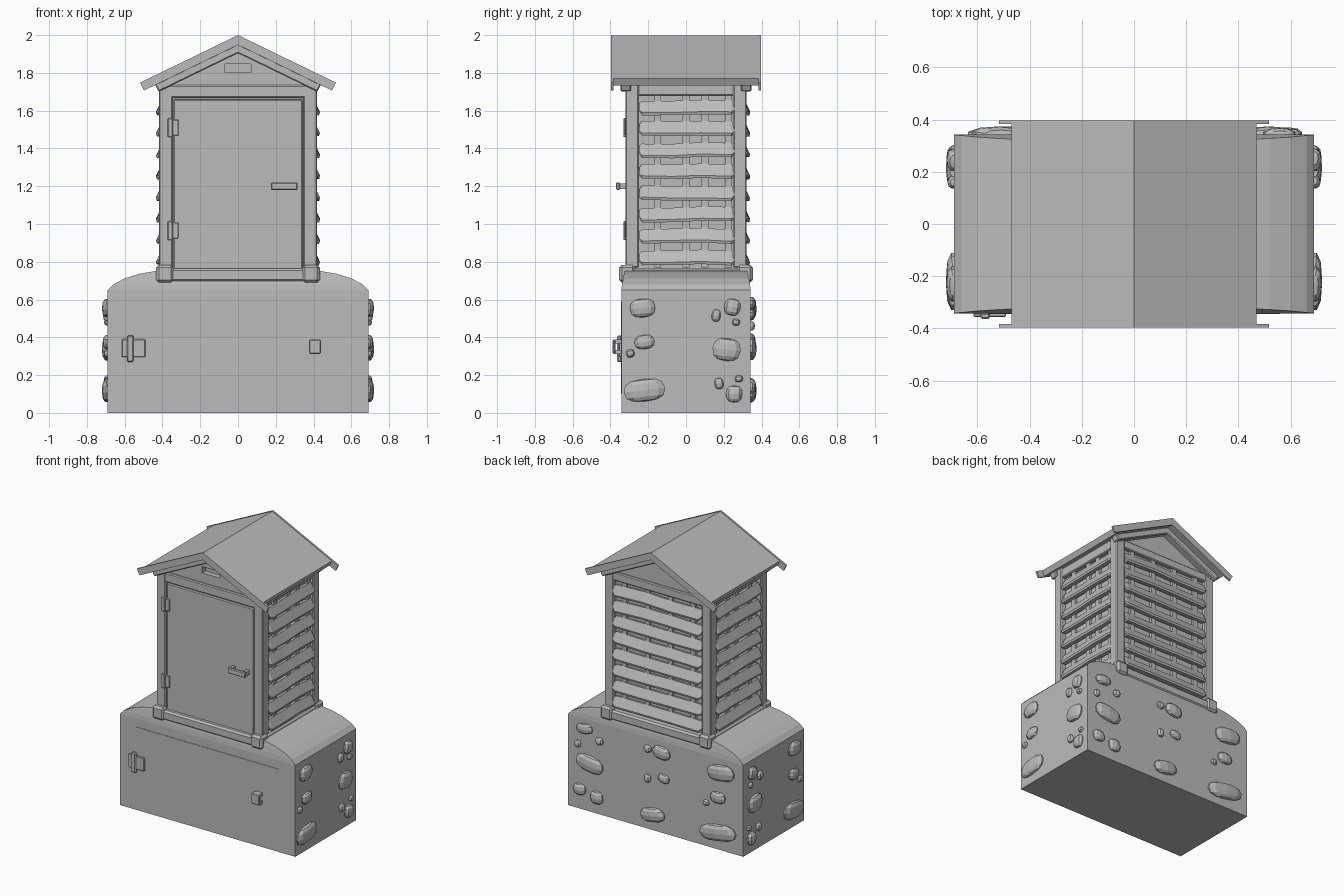
import bpy, bmesh, math, random
from mathutils import Vector, Matrix

if "Cube" in bpy.data.objects:
    bpy.data.objects.remove(bpy.data.objects["Cube"])

random.seed(4)
MAT = bpy.data.materials.new("plain grey")
MAT.diffuse_color = (0.5, 0.5, 0.5, 1)
MAT.use_nodes = True
MAT.node_tree.nodes["Principled BSDF"].inputs["Base Color"].default_value = MAT.diffuse_color


def finish(name, bm, bevel=0.0):
    bmesh.ops.recalc_face_normals(bm, faces=bm.faces)
    me = bpy.data.meshes.new(name)
    bm.to_mesh(me)
    bm.free()
    ob = bpy.data.objects.new(name, me)
    bpy.context.collection.objects.link(ob)
    me.materials.append(MAT)
    if bevel:
        m = ob.modifiers.new("bevel", 'BEVEL')
        m.width = bevel
        m.segments = 1
    return ob


def box(name, x, y, z, bevel=0.0):
    bm = bmesh.new()
    bmesh.ops.create_cube(bm, size=1)
    for v in bm.verts:
        v.co = [(a[0] + a[1]) / 2 + c * abs(a[1] - a[0]) for c, a in zip(v.co, (x, y, z))]
    return finish(name, bm, bevel)


def prism(name, pts, y0, y1, bevel=0.0):
    """Front-view outline (x, z) pushed along y."""
    bm = bmesh.new()
    a = [bm.verts.new((x, y0, z)) for x, z in pts]
    b = [bm.verts.new((x, y1, z)) for x, z in pts]
    bm.faces.new(a)
    bm.faces.new(b[::-1])
    n = len(pts)
    for i in range(n):
        bm.faces.new((a[i], b[i], b[(i + 1) % n], a[(i + 1) % n]))
    return finish(name, bm, bevel)


SLOPE = 0.485


def chevron(name, xe, top, d, y0, y1, bevel=0.0):
    ze = top - SLOPE * xe
    half = [(xe, ze), (xe - 0.39 * d, ze - 0.81 * d)]
    pts = [(0, top)] + half + [(0, top - d)] + [(-x, z) for x, z in half[::-1]]
    return prism(name, pts, y0, y1, bevel)


def slat(name, a, b, z, place):
    """Uneven louvre board with tapered ends; place maps (along, out, z) to 3D."""
    prof = [(-0.025, 0.034), (0.0, 0.038), (0.03, -0.024), (0.026, -0.038), (-0.01, -0.034)]
    bm = bmesh.new()
    loops = []
    for t in (0, 0.03, 0.35, 0.65, 0.97, 1):
        k = 0.6 if t in (0, 1) else 1
        j = random.uniform(-0.005, 0.005)
        loops.append([bm.verts.new(place(a + (b - a) * t, o * k, z + j + h * k)) for o, h in prof])
    for p, q in zip(loops, loops[1:]):
        for i in range(5):
            bm.faces.new((p[i], p[(i + 1) % 5], q[(i + 1) % 5], q[i]))
    bm.faces.new(loops[0])
    bm.faces.new(loops[-1])
    return finish(name, bm)


def stone(name, centre, hw, hh, side):
    """Faceted pebble half sunk in a wall; side 0 = back, +1/-1 = right/left."""
    bm = bmesh.new()
    bmesh.ops.create_uvsphere(bm, u_segments=10, v_segments=6, radius=1)
    depth = min(0.034, 0.016 + hh * 0.35)
    tilt = Matrix.Rotation(random.uniform(-0.2, 0.2), 3, 'Y')
    for v in bm.verts:
        c = v.co
        # squarer outline than a plain ellipsoid
        p = Vector([math.copysign(abs(n) ** 0.8, n) for n in c])
        p = tilt @ Vector((p.x * hw, p.y * depth, p.z * hh))
        if side:
            p = Vector((side * p.y, p.x, p.z))
        v.co = p + Vector(centre)
    return finish(name, bm)


# Stone base with a rounded top
bm = bmesh.new()
arc = [(0.69, 0.65, 0.342), (0.66, 0.68, 0.339), (0.6, 0.712, 0.333), (0.52, 0.737, 0.328), (0.43, 0.752, 0.323)]
for s in (-1, 1):
    for t in (-1, 1):
        bm.verts.new((s * 0.69, t * 0.342, 0))
        for x, z, y in arc:
            bm.verts.new((s * x, t * y, z))
bmesh.ops.convex_hull(bm, input=bm.verts)
bmesh.ops.dissolve_limit(bm, angle_limit=0.01, verts=bm.verts, edges=bm.edges)
finish("stone_base", bm)

# Pebbles on both ends
ENDS = [(-.23, .555, .07, .05), (-.22, .375, .055, .038), (-.295, .315, .024, .022), (-.22, .12, .115, .06),
        (.245, .56, .045, .045), (.16, .515, .025, .033), (.265, .48, .022, .018), (.215, .335, .078, .06),
        (.175, .155, .025, .03), (.28, .18, .022, .018), (.255, .1, .045, .045)]
for s in (-1, 1):
    for y, z, w, h in ENDS:
        stone("end_stone", (s * 0.687, y, z), w, h, s)
# Pebbles on the back
BACK = [(.556, .58, .065, .035), (.44, .52, .03, .025), (.61, .46, .025, .025), (.516, .34, .11, .058),
        (.595, .14, .05, .04), (.46, .115, .05, .045), (.06, .57, .03, .025), (-.05, .57, .07, .045),
        (.06, .36, .025, .03), (-.067, .39, .045, .03), (.02, .11, .1, .05), (-.517, .55, .11, .058),
        (-.493, .37, .06, .04), (-.4, .31, .024, .02), (-.493, .12, .15, .058)]
for x, z, w, h in BACK:
    stone("back_stone", (x, 0.34, z), w, h, 0)

# Hatch on the base front with hinge and latch
box("base_hatch", (-0.56, 0.56), (-0.345, -0.33), (0.1, 0.59))
box("hatch_hinge_leaf", (-0.615, -0.49), (-0.356, -0.34), (0.295, 0.39), 0.004)
box("hatch_hinge_pin", (-0.588, -0.552), (-0.364, -0.34), (0.27, 0.41), 0.006)
box("hatch_latch", (0.375, 0.44), (-0.39, -0.372), (0.312, 0.388), 0.006)
for z in (0.312, 0.368):
    box("hatch_latch_foot", (0.38, 0.435), (-0.38, -0.34), (z, z + 0.02))

# Hut core behind the slats
box("hut_core", (-0.38, 0.38), (-0.295, 0.29), (0.7, 1.72))

# Sill beams, corner blocks and posts
for s in (-1, 1):
    box("sill_long", (-0.4, 0.4), (s * 0.28, s * 0.343), (0.695, 0.765), 0.012)
    box("sill_side", (s * 0.37, s * 0.425), (-0.3, 0.3), (0.695, 0.768), 0.012)
    for t in (-1, 1):
        box("corner_block", (s * 0.342, s * 0.433), (t * 0.27, t * 0.354), (0.69, 0.783), 0.014)
        box("corner_post", (s * 0.347, s * 0.418), (t * 0.25, t * 0.32), (0.77, 1.76), 0.006)
    box("side_top_rail", (s * 0.37, s * 0.41), (-0.26, 0.26), (1.68, 1.75), 0.006)
box("back_top_rail", (-0.36, 0.36), (0.27, 0.318), (1.68, 1.74), 0.006)
box("front_top_rail", (-0.36, 0.36), (-0.318, -0.28), (1.668, 1.735), 0.006)

# Louvre slats and studs behind them
for i in range(8):
    z = 0.823 + i * 0.1135
    for s in (-1, 1):
        slat("side_slat", -0.247, 0.257, z, lambda a, o, h: (s * (0.403 + o), a, h))
    slat("back_slat", -0.35, 0.35, z, lambda a, o, h: (a, 0.309 + o, h))
for y in (-0.15, 0.0, 0.1, 0.225):
    for s in (-1, 1):
        box("side_stud", (s * 0.37, s * 0.4), (y - 0.018, y + 0.018), (0.77, 1.7))
for x in (-0.27, -0.09, 0.09, 0.27):
    box("back_stud", (x - 0.018, x + 0.018), (0.28, 0.308), (0.77, 1.7))

# Door with hinges and handle
box("door", (-0.343, 0.343), (-0.312, -0.28), (0.755, 1.66), 0.006)
for z in (0.965, 1.51):
    box("door_hinge_pin", (-0.372, -0.345), (-0.332, -0.3), (z - 0.05, z + 0.05), 0.004)
    box("door_hinge_leaf", (-0.355, -0.315), (-0.322, -0.3), (z - 0.042, z + 0.042), 0.003)
box("handle_bar", (0.175, 0.315), (-0.37, -0.35), (1.18, 1.22), 0.005)
for x in (0.18, 0.29):
    box("handle_foot", (x, x + 0.02), (-0.355, -0.3), (1.185, 1.215))

# Gable block with a vent slot
gable = prism("gable", [(-0.4, 1.7), (0.4, 1.7), (0.4, 1.757), (0, 1.951), (-0.4, 1.757)], -0.302, 0.302)
cutter = box("vent_cutter", (-0.07, 0.07), (-0.4, -0.265), (1.802, 1.846))
cutter.hide_render = True
cutter.hide_set(True)
m = gable.modifiers.new("vent", 'BOOLEAN')
m.operation = 'DIFFERENCE'
m.object = cutter
m.solver = 'EXACT'

# Roof, barge boards and rafters
chevron("roof", 0.47, 1.997, 0.045, -0.387, 0.387)
for s in (-1, 1):
    y = sorted((s * 0.384, s * 0.397))
    chevron("barge_board", 0.518, 2.0, 0.052, *y)
    y = sorted((s * 0.29, s * 0.348))
    chevron("rafter", 0.44, 1.954, 0.05, *y, 0.006)
